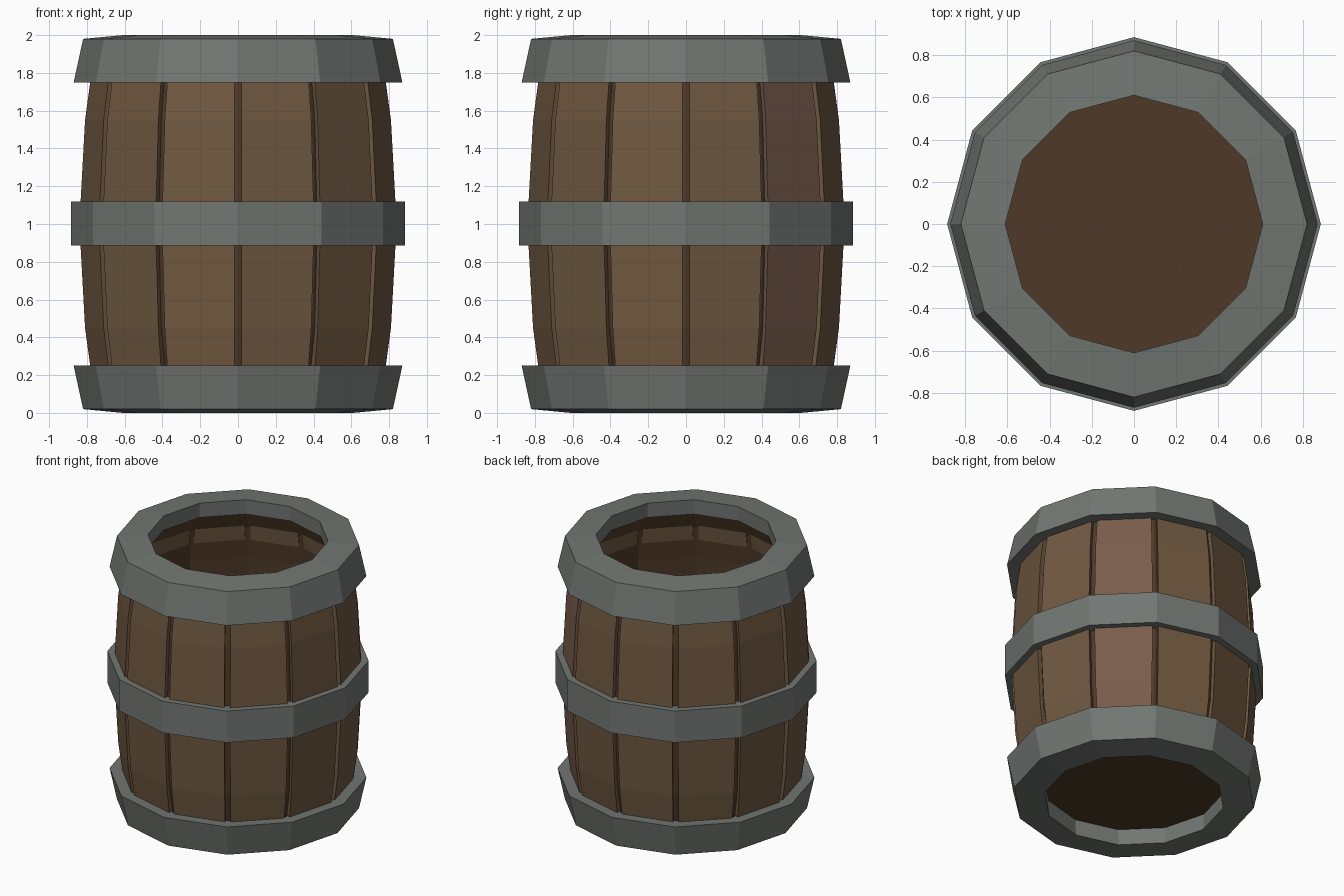
import bpy, bmesh, math
from mathutils import Vector

if "Cube" in bpy.data.objects:
    bpy.data.objects.remove(bpy.data.objects["Cube"])

SIDES = 12


def material(name, rgb):
    m = bpy.data.materials.new(name)
    lin = [((c / 255 + 0.055) / 1.055) ** 2.4 for c in rgb]
    m.diffuse_color = (*lin, 1)
    m.use_nodes = True
    m.node_tree.nodes["Principled BSDF"].inputs["Base Color"].default_value = m.diffuse_color
    return m


iron = material("grey_iron", (114, 119, 115))
wood = material("brown_wood", (112, 89, 65))
red_wood = material("reddish_wood", (120, 92, 75))
dark_wood = material("dark_wood", (78, 58, 40))


def finish(name, bm, mat):
    bmesh.ops.remove_doubles(bm, verts=bm.verts, dist=1e-5)
    bmesh.ops.recalc_face_normals(bm, faces=bm.faces)
    me = bpy.data.meshes.new(name)
    bm.to_mesh(me)
    bm.free()
    me.materials.append(mat)
    ob = bpy.data.objects.new(name, me)
    bpy.context.collection.objects.link(ob)


def lathe(name, profile, mat, closed=True):
    """Turn an (r, z) profile into a 12-sided solid with corners on the axes."""
    bm = bmesh.new()
    rings = []
    for r, z in profile:
        if r == 0:
            rings.append([bm.verts.new((0, 0, z))] * SIDES)
        else:
            rings.append([bm.verts.new((r * math.cos(math.tau * i / SIDES),
                                        r * math.sin(math.tau * i / SIDES), z))
                          for i in range(SIDES)])
    n = len(rings)
    for k in range(n if closed else n - 1):
        a, b = rings[k], rings[(k + 1) % n]
        for i in range(SIDES):
            j = (i + 1) % SIDES
            bm.faces.new(list(dict.fromkeys((a[i], a[j], b[j], b[i]))))
    finish(name, bm, mat)


# End hoops: sloped outer wall, almost flat rim and open centre
end_profile = [(0.61, 2.0), (0.82, 1.98), (0.87, 1.75), (0.76, 1.755),
               (0.72, 1.89), (0.615, 1.89)]
lathe("top_hoop", end_profile, iron)
bottom_profile = [(r, 2 - z) for r, z in end_profile]
bottom_profile[-2:] = [(0.72, 0.13), (0.615, 0.13)]
lathe("bottom_hoop", bottom_profile, iron)

# Middle hoop
lathe("middle_hoop", [(0.885, 0.885), (0.885, 1.12), (0.8, 1.12), (0.8, 0.885)], iron)

# Hollow dark inner cask with a floor, seen in the gaps and through the top
lathe("inner_cask", [(0, 0.12), (0.72, 0.12), (0.785, 0.45), (0.812, 1.0),
                     (0.785, 1.55), (0.735, 1.88), (0.69, 1.88), (0.745, 1.73),
                     (0.765, 1.5), (0.78, 1.0), (0.76, 0.45), (0.72, 0.17),
                     (0, 0.17)], dark_wood, closed=False)

# Bowed staves with a narrow gap at each corner
STAVE = [(0.77, 0.12), (0.815, 0.45), (0.845, 1.0), (0.815, 1.55), (0.77, 1.88)]
GAP = 0.02
for s in range(SIDES):
    a0, a1 = math.tau * s / SIDES, math.tau * (s + 1) / SIDES
    bm = bmesh.new()
    rows = []
    for r, z in STAVE:
        row = []
        for rad, order in ((r, (a0, a1)), (r - 0.05, (a1, a0))):
            p, q = [Vector((rad * math.cos(a), rad * math.sin(a), z)) for a in order]
            d = (q - p).normalized() * GAP
            row += [bm.verts.new(p + d), bm.verts.new(q - d)]
        rows.append(row)
    for lo, hi in zip(rows, rows[1:]):
        for i in range(4):
            j = (i + 1) % 4
            bm.faces.new((lo[i], lo[j], hi[j], hi[i]))
    bm.faces.new(rows[0][::-1])
    bm.faces.new(rows[-1])
    finish(f"stave_{s + 1}", bm, red_wood if s == 1 else wood)
